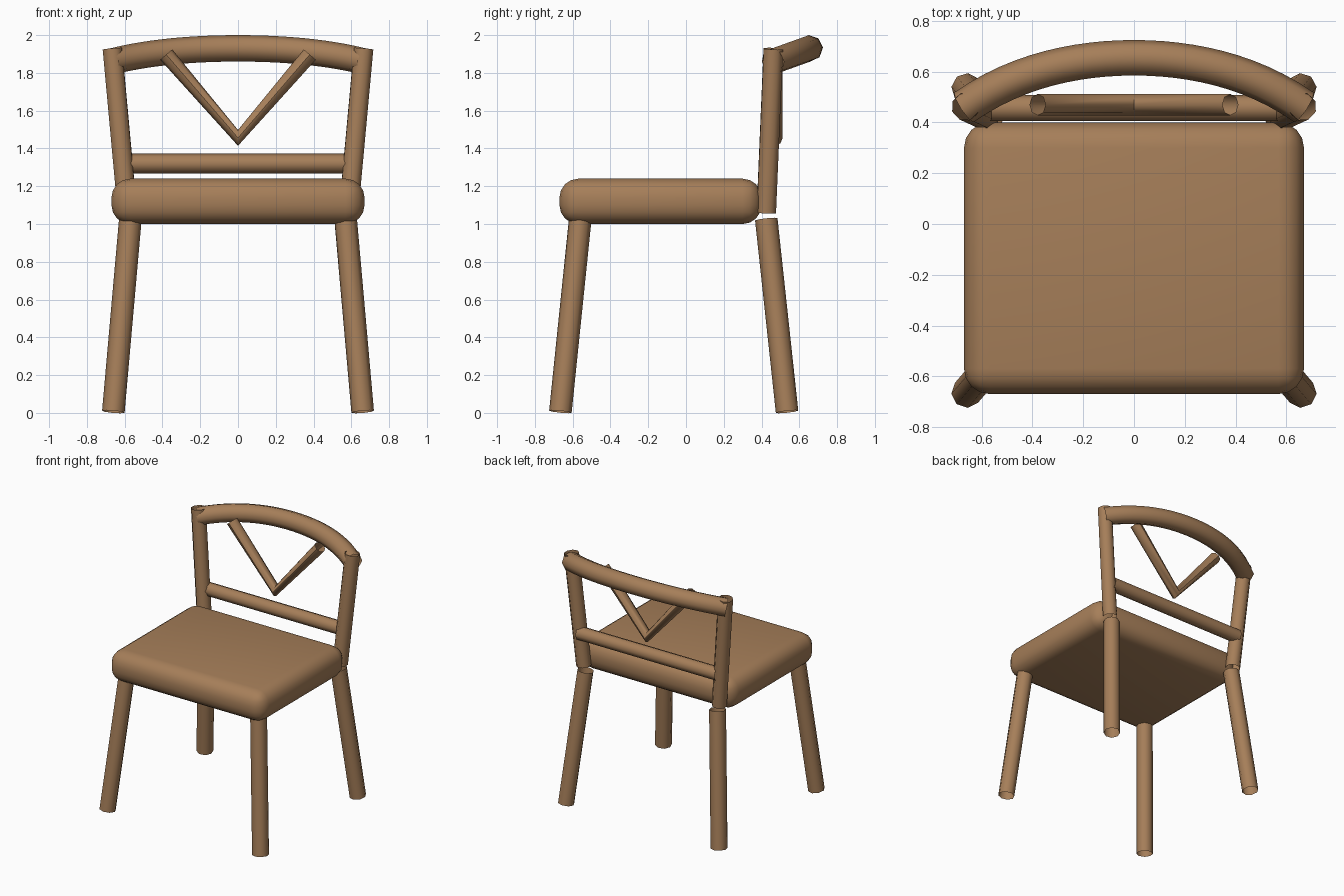
import bpy
from mathutils import Vector

if "Cube" in bpy.data.objects:
    bpy.data.objects.remove(bpy.data.objects["Cube"])

wood = bpy.data.materials.new("wood")
wood.diffuse_color = (0.38, 0.21, 0.1, 1)
wood.use_nodes = True
wood.node_tree.nodes["Principled BSDF"].inputs["Base Color"].default_value = wood.diffuse_color


def finish(obj):
    bpy.ops.object.select_all(action='DESELECT')
    obj.select_set(True)
    bpy.context.view_layer.objects.active = obj
    bpy.ops.object.convert(target='MESH')
    obj = bpy.context.object
    obj.data.materials.clear()
    obj.data.materials.append(wood)
    bpy.ops.object.shade_smooth_by_angle(angle=0.9)


def tube(name, points, radius):
    """Open-ended octagonal tube along a path."""
    curve = bpy.data.curves.new(name, 'CURVE')
    curve.dimensions = '3D'
    curve.bevel_depth = radius
    curve.bevel_resolution = 2
    spline = curve.splines.new('POLY')
    spline.points.add(len(points) - 1)
    for p, co in zip(spline.points, points):
        p.co = (*co, 1)
    obj = bpy.data.objects.new(name, curve)
    bpy.context.collection.objects.link(obj)
    finish(obj)


# Seat cushion
bpy.ops.mesh.primitive_cube_add(size=1, location=(0, -0.135, 1.12))
seat = bpy.context.object
seat.name = "seat"
for v in seat.data.vertices:
    v.co *= Vector((1.34, 1.07, 0.24))
bevel = seat.modifiers.new("round", 'BEVEL')
bevel.width = 0.1
bevel.segments = 4
finish(seat)

# Legs and back posts, left and right
for side, s in (("left", -1), ("right", 1)):
    tube(side + "_front_leg", [(s * 0.66, -0.665, 0.006), (s * 0.57, -0.56, 1.025)], 0.06)
    tube(side + "_rear_leg", [(s * 0.66, 0.535, 0.006), (s * 0.57, 0.425, 1.025)], 0.06)
    tube(side + "_back_post", [(s * 0.585, 0.425, 1.06), (s * 0.665, 0.462, 1.928)], 0.055)

# Curved top rail
arc = []
for i in range(25):
    u = i / 12 - 1
    f = 0.8 * u ** 2 + 0.2 * u ** 4
    arc.append((0.67 * u, 0.655 - 0.195 * f, 1.93 - 0.07 * f))
tube("top_rail", arc, 0.07)

# Lower cross bar and V brace
tube("cross_bar", [(-0.6, 0.457, 1.32), (0.6, 0.457, 1.32)], 0.052)
tube("v_brace", [(-0.38, 0.47, 1.897), (0, 0.47, 1.456), (0.38, 0.47, 1.897)], 0.042)
